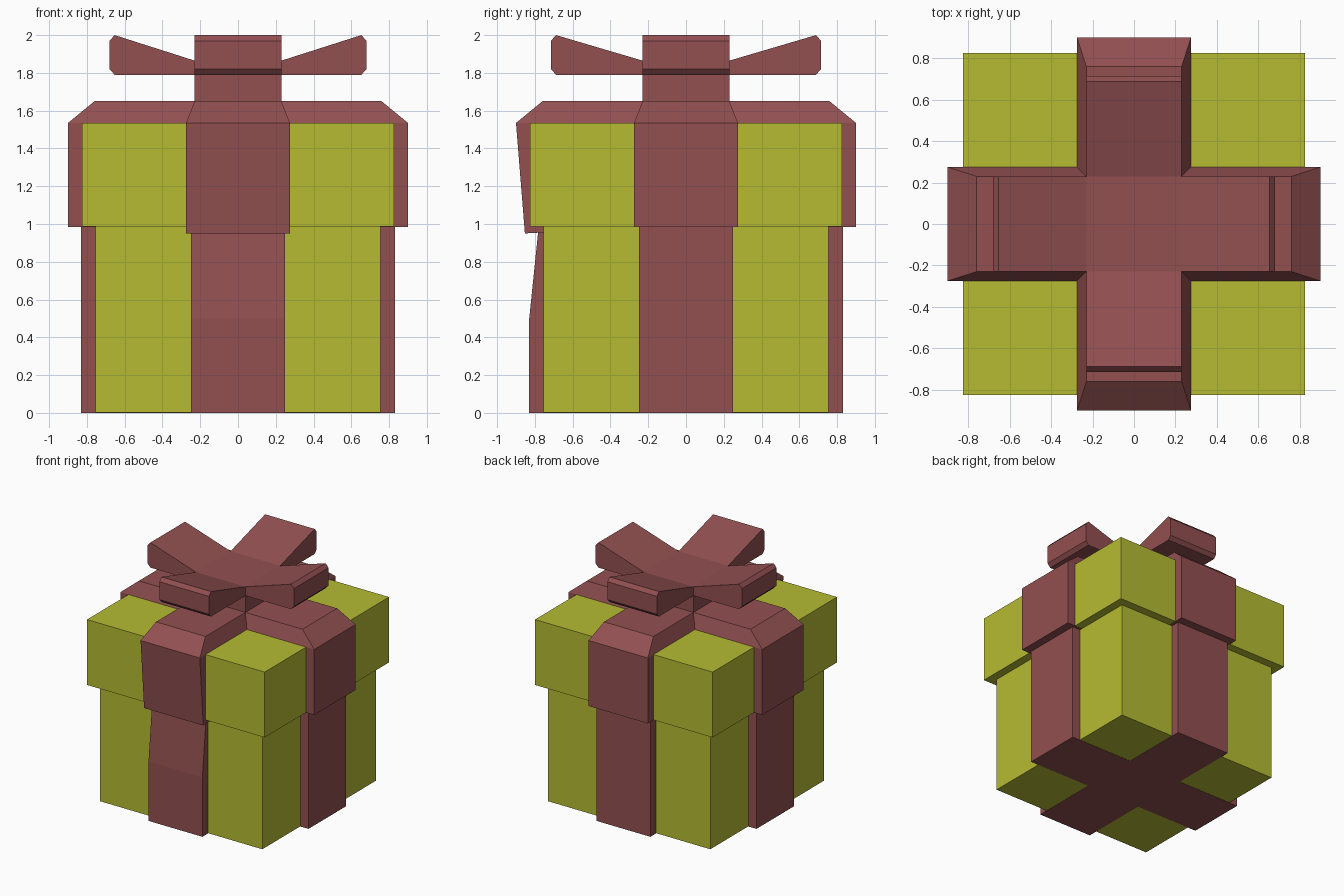
import bpy, bmesh

if "Cube" in bpy.data.objects:
    bpy.data.objects.remove(bpy.data.objects["Cube"])


def material(name, color):
    m = bpy.data.materials.new(name)
    m.diffuse_color = color
    m.use_nodes = True
    m.node_tree.nodes["Principled BSDF"].inputs["Base Color"].default_value = m.diffuse_color
    return m


PAPER = material("lime_paper", (0.46, 0.50, 0.032, 1))
RIBBON = material("red_ribbon", (0.29, 0.08, 0.082, 1))


def finish(name, bm, mat):
    bmesh.ops.recalc_face_normals(bm, faces=bm.faces)
    me = bpy.data.meshes.new(name)
    bm.to_mesh(me)
    bm.free()
    me.materials.append(mat)
    bpy.context.collection.objects.link(bpy.data.objects.new(name, me))


def box(name, half, z0, z1, mat):
    bm = bmesh.new()
    bmesh.ops.create_cube(bm, size=1)
    for v in bm.verts:
        v.co = (v.co.x * 2 * half, v.co.y * 2 * half, z0 if v.co.z < 0 else z1)
    finish(name, bm, mat)


def cross(name, rings, front):
    """Stack plus-shaped outlines (reach, half width, z); front maps a ring to its front edge (y, z)."""
    bm = bmesh.new()
    loops = []
    for i, (a, w, z) in enumerate(rings):
        pts = [(-w, -a), (w, -a), (w, -w), (a, -w), (a, w), (w, w),
               (w, a), (-w, a), (-w, w), (-a, w), (-a, -w), (-w, -w)]
        loop = [bm.verts.new((x, y, z)) for x, y in pts]
        if i in front:
            for v in loop[:2]:
                v.co.y, v.co.z = front[i]
        loops.append(loop)
    for lo, hi in zip(loops, loops[1:]):
        for i in range(12):
            j = (i + 1) % 12
            bm.faces.new((lo[i], lo[j], hi[j], hi[i]))
    bm.faces.new(loops[0])
    bm.faces.new(loops[-1])
    finish(name, bm, RIBBON)


def bow(name, reach, along_y):
    """Extruded bow silhouette with flared, chamfered ends."""
    r, c, w = reach, reach - 0.027, 0.23
    half = [(c, 1.79), (r, 1.82), (r, 1.97), (c, 2.0), (w, 1.865)]
    prof = half + [(-x, z) for x, z in reversed(half)]
    bm = bmesh.new()
    sides = [[bm.verts.new((s, x, z) if along_y else (x, s, z)) for x, z in prof]
             for s in (-w, w)]
    for i in range(len(prof)):
        j = (i + 1) % len(prof)
        bm.faces.new((sides[0][i], sides[0][j], sides[1][j], sides[1][i]))
    for s in sides:
        bm.faces.new(s)
    finish(name, bm, RIBBON)


# Box and lid
box("gift_box", 0.755, 0.002, 1.0, PAPER)
box("lid", 0.825, 0.986, 1.535, PAPER)

# Ribbon around the box, pinched in at the front top
cross("box_ribbon", [(0.83, 0.25, 0), (0.83, 0.25, 0.5), (0.83, 0.25, 0.985)],
      {2: (-0.78, 0.985)})

# Ribbon over the lid, front flap tucked inward
cross("lid_ribbon", [(0.78, 0.25, 0.985), (0.9, 0.275, 0.985),
                     (0.9, 0.275, 1.535), (0.76, 0.23, 1.65)],
      {0: (-0.78, 0.975), 1: (-0.853, 0.95)})

# Bow on its knot
box("bow_knot", 0.23, 1.64, 1.80, RIBBON)
bow("bow_side_loops", 0.68, False)
bow("bow_front_back_loops", 0.715, True)
